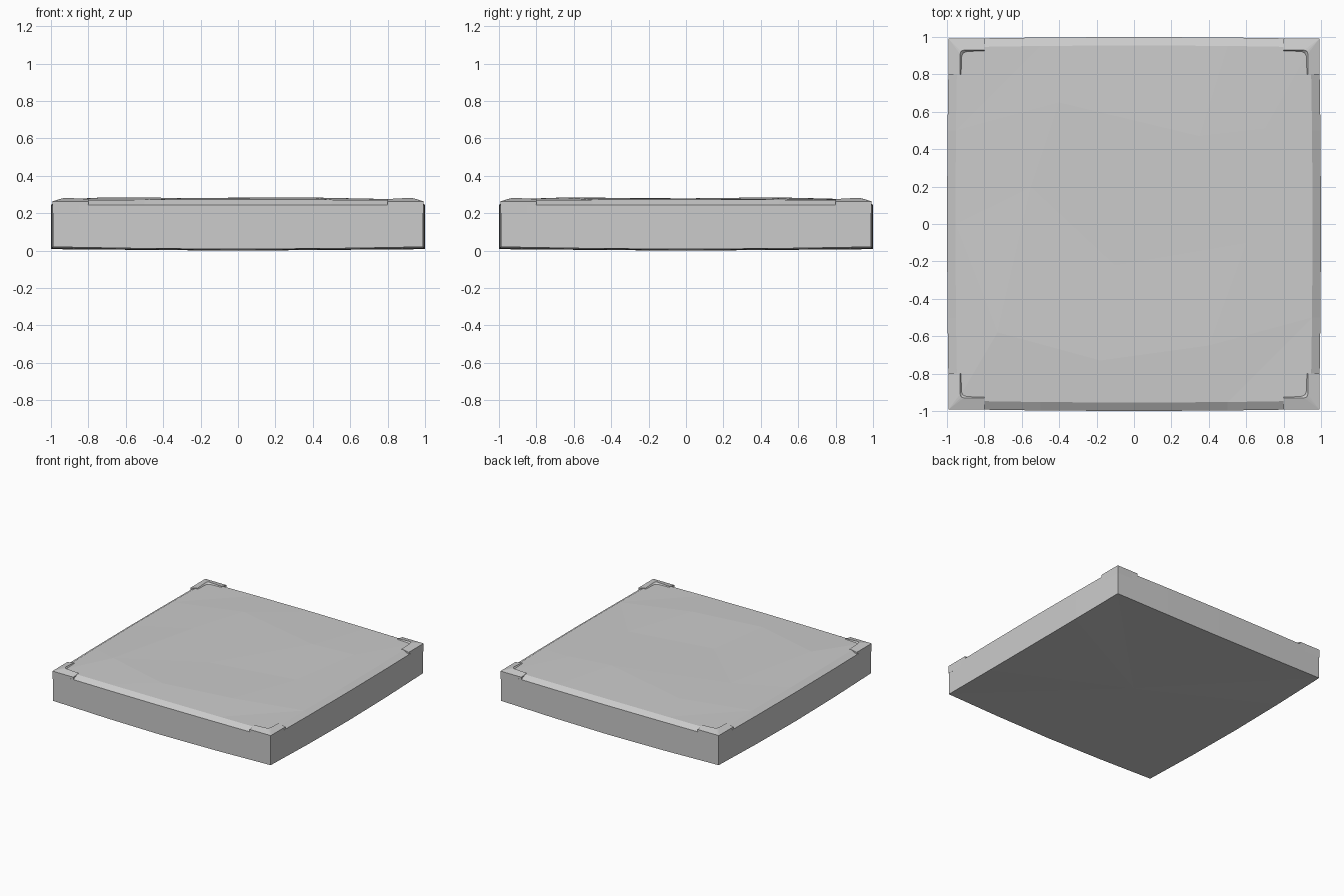
import bpy, bmesh
from mathutils import Vector
from mathutils.geometry import delaunay_2d_cdt

if "Cube" in bpy.data.objects:
    bpy.data.objects.remove(bpy.data.objects["Cube"])


def finish(bm, name):
    bmesh.ops.remove_doubles(bm, verts=bm.verts[:], dist=0.0005)
    bmesh.ops.recalc_face_normals(bm, faces=bm.faces[:])
    me = bpy.data.meshes.new(name)
    bm.to_mesh(me)
    bm.free()
    ob = bpy.data.objects.new(name, me)
    bpy.context.collection.objects.link(ob)
    return ob


def outline(half):
    """Square outline whose sides bow out very slightly; also flags corners."""
    pts = []
    for k in range(4):
        for t, bow in ((-half, 0), (-0.5, 0.007), (0, 0.01), (0.5, 0.007)):
            x, y = t, -(half + bow)
            if bow == 0:
                y = -half
            for _ in range(k):
                x, y = -y, x
            pts.append((x, y, bow))
    return pts


# Slab: bowed underside, straight wall, small bevel at the rim
bm = bmesh.new()
rings = []
for half, z, sag in ((0.99, 0.02, 1.2), (0.99, 0.245, 0), (0.945, 0.27, -0.3)):
    rings.append([bm.verts.new((x, y, z - b * sag)) for x, y, b in outline(half)])
n = len(rings[0])
for lo, hi in zip(rings, rings[1:]):
    for i in range(n):
        j = (i + 1) % n
        bm.faces.new((lo[i], lo[j], hi[j], hi[i]))
centre = bm.verts.new((0, 0, 0))
for i in range(n):
    bm.faces.new((rings[0][(i + 1) % n], rings[0][i], centre))

# Uneven faceted top surface
bumps = [(-0.73, -0.58, 0.284), (-0.1, -0.22, 0.277), (0.4, -0.65, 0.284),
         (-0.18, -0.73, 0.282), (0.35, 0.47, 0.285), (0.7, 0.51, 0.278),
         (-0.4, 0.65, 0.281), (-0.55, 0.2, 0.278), (0.6, -0.1, 0.278)]
top = rings[-1] + [bm.verts.new(p) for p in bumps]
flat = [Vector((v.co.x, v.co.y)) for v in top]
_, _, tris, source, _, _ = delaunay_2d_cdt(flat, [], [], 0, 0.00001)
for tri in tris:
    bm.faces.new([top[source[i][0]] for i in tri])
finish(bm, "tile_slab")

# Raised corner guard: sloped L-shaped strip, mirrored to all four corners
bm = bmesh.new()
profile = [(0.992, 0.20, 0.20, 0.0), (0.992, 0.264, 0.264, 0.0),
           (0.93, 0.282, 0.276, 0.02), (0.915, 0.26, 0.26, 0.035)]
strips = []
for d, z_corner, z_end, r in profile:
    strips.append([bm.verts.new(p) for p in (
        (0.80, d, z_end), (d - r, d, z_corner),
        (d - r * 0.3, d - r * 0.3, z_corner),
        (d, d - r, z_corner), (d, 0.80, z_end))])
for a, b in zip(strips, strips[1:] + strips[:1]):
    for i in range(4):
        bm.faces.new((a[i], a[i + 1], b[i + 1], b[i]))
for i in (0, 4):
    bm.faces.new([s[i] for s in strips])
guard = finish(bm, "corner_guards")
mod = guard.modifiers.new("mirror", 'MIRROR')
mod.use_axis = (True, True, False)
mod.use_clip = False
